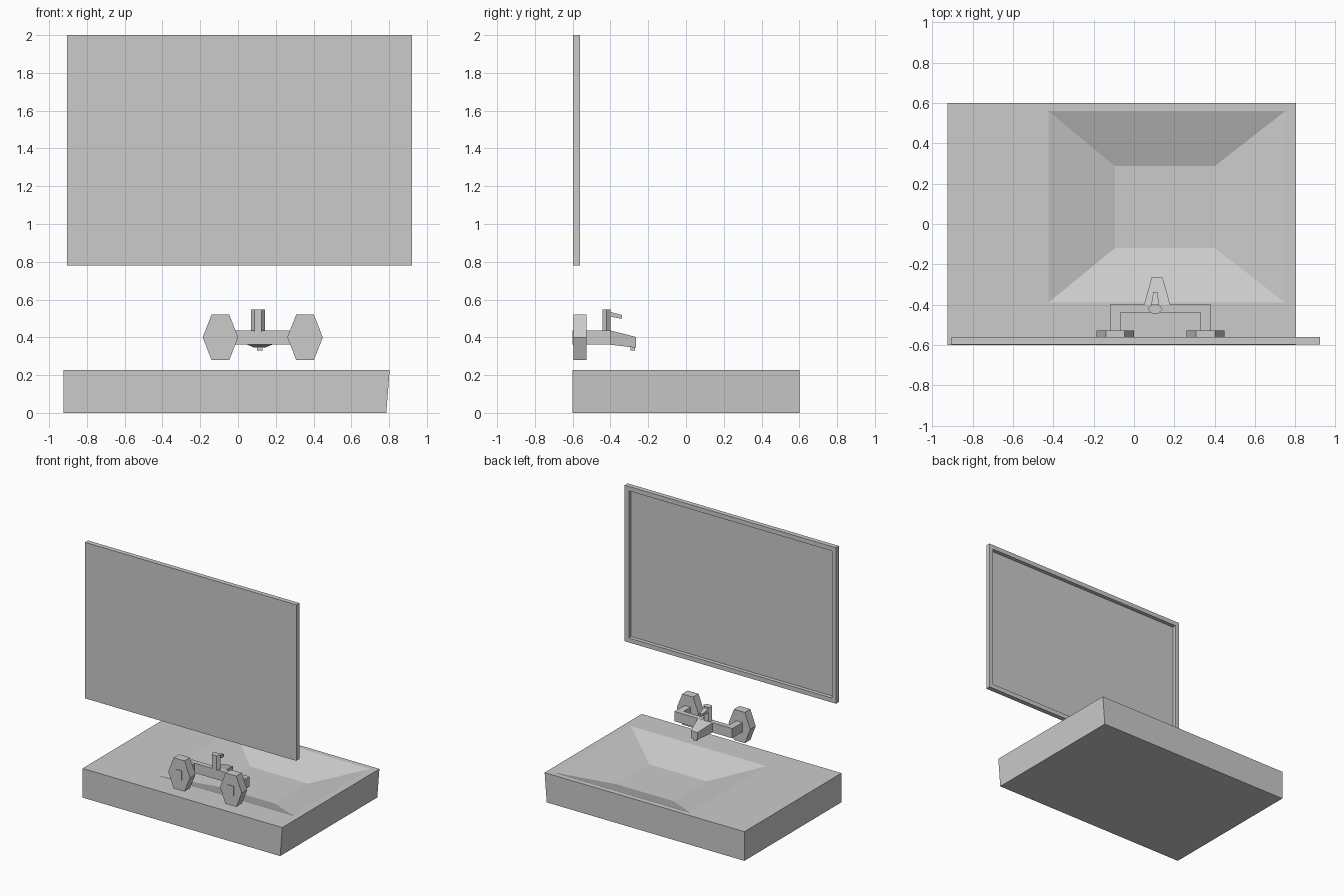
import bpy, bmesh, math

if "Cube" in bpy.data.objects:
    bpy.data.objects.remove(bpy.data.objects["Cube"])


def loft(name, rings):
    """Skin a list of equal-sized vertex rings and cap both ends."""
    bm = bmesh.new()
    loops = [[bm.verts.new(p) for p in ring] for ring in rings]
    n = len(loops[0])
    for a, b in zip(loops, loops[1:]):
        for i in range(n):
            j = (i + 1) % n
            bm.faces.new((a[i], a[j], b[j], b[i]))
    bm.faces.new(loops[0])
    bm.faces.new(loops[-1])
    bmesh.ops.recalc_face_normals(bm, faces=bm.faces)
    mesh = bpy.data.meshes.new(name)
    bm.to_mesh(mesh)
    bm.free()
    obj = bpy.data.objects.new(name, mesh)
    bpy.context.collection.objects.link(obj)
    return obj


def rect_xy(x0, x1, y0, y1, z):
    return [(x0, y0, z), (x1, y0, z), (x1, y1, z), (x0, y1, z)]


def rect_xz(x0, x1, z0, z1, y):
    return [(x0, y, z0), (x1, y, z0), (x1, y, z1), (x0, y, z1)]


def hexagon(rx, r2):
    return [(rx * math.cos(k * math.pi / 3), r2 * math.sin(k * math.pi / 3) / math.sin(math.pi / 3))
            for k in range(6)]


# Counter slab with an off-centre sloped bowl
loft("basin", [
    rect_xy(-0.925, 0.785, -0.6, 0.6, 0.0),
    rect_xy(-0.925, 0.803, -0.6, 0.6, 0.228),
    rect_xy(-0.425, 0.75, -0.39, 0.56, 0.228),
    rect_xy(-0.095, 0.40, -0.12, 0.287, 0.125),
])

# Mirror panel with a raised rim
loft("mirror", [
    rect_xz(-0.905, 0.922, 0.78, 2.0, -0.597),
    rect_xz(-0.905, 0.922, 0.78, 2.0, -0.56),
    rect_xz(-0.87, 0.887, 0.815, 1.965, -0.56),
    rect_xz(-0.87, 0.887, 0.815, 1.965, -0.59),
])

# Wall plates and the square supply pipes running through them
for side, cx in (("left", -0.093), ("right", 0.355)):
    loft(f"tap_plate_{side}", [
        [(cx + x, y, 0.4 + z) for x, z in hexagon(0.094, 0.12)] for y in (-0.595, -0.527)])
    loft(f"supply_pipe_{side}", [
        rect_xz(cx - 0.026, cx + 0.026, 0.362, 0.436, y) for y in (-0.6, -0.42)])

# Crossbar joining the pipes
loft("tap_crossbar", [rect_xz(-0.119, 0.381, 0.361, 0.437, y) for y in (-0.44, -0.4)])

# Tapered spout with a small nozzle
loft("spout", [
    rect_xz(0.05, 0.18, 0.361, 0.437, -0.402),
    rect_xz(0.087, 0.142, 0.345, 0.402, -0.265),
])
loft("spout_nozzle", [
    rect_xy(0.1, 0.129, -0.293, -0.27, 0.33),
    rect_xy(0.1, 0.129, -0.293, -0.27, 0.36),
])

# Six-sided handle stem and lever
loft("handle_stem", [
    [(0.105 + x, -0.421 + y, z) for x, y in hexagon(0.037, 0.022)] for z in (0.43, 0.547)])
loft("handle_lever", [
    rect_xz(0.085, 0.125, 0.51, 0.536, -0.405),
    rect_xz(0.095, 0.116, 0.498, 0.518, -0.338),
])
